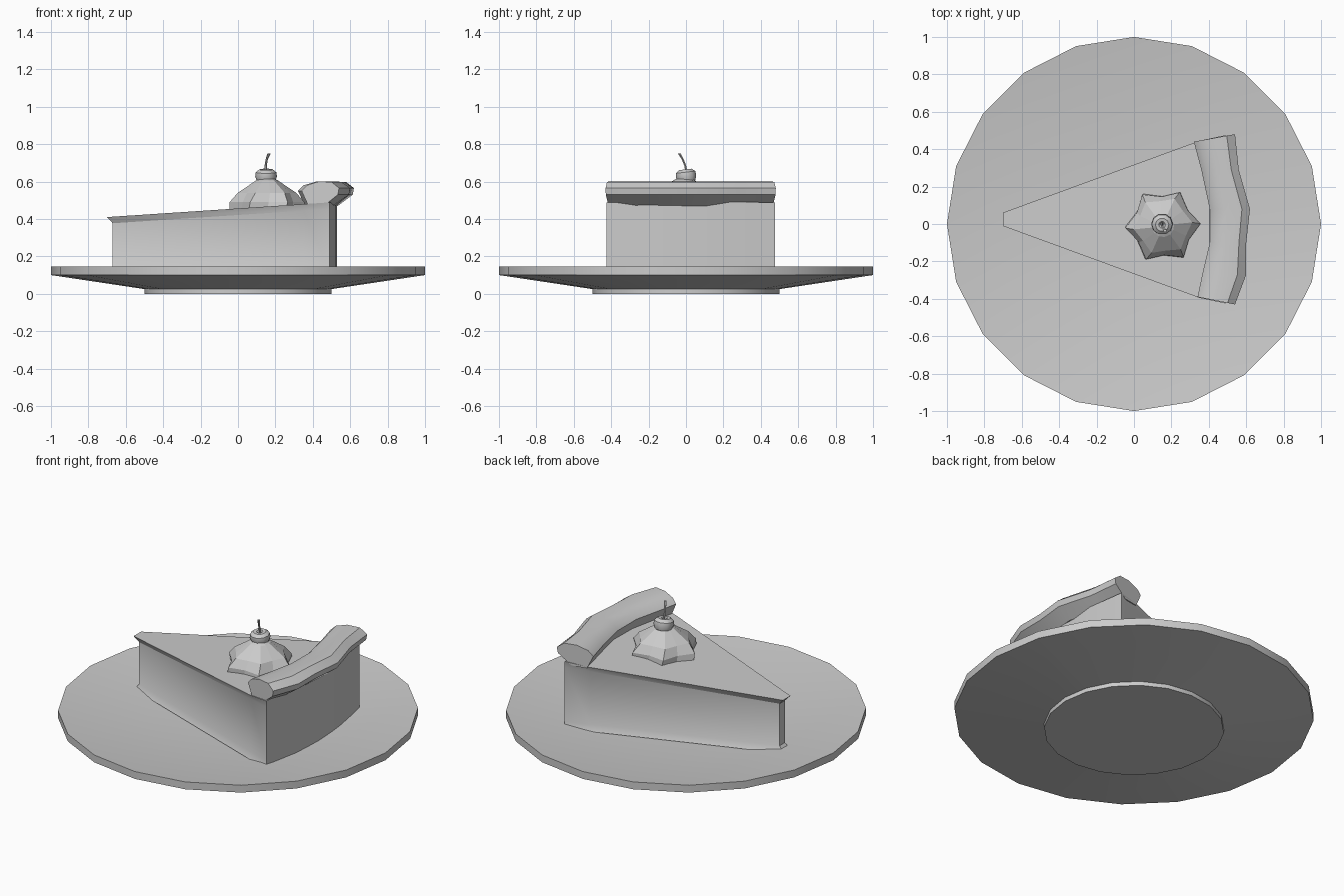
import bpy, bmesh, math
from math import sin, cos, pi, radians

cube = bpy.data.objects.get("Cube")
if cube:
    bpy.data.objects.remove(cube, do_unlink=True)

grey = bpy.data.materials.new("plain grey")
grey.use_nodes = True
grey.diffuse_color = (0.6, 0.6, 0.6, 1)
grey.node_tree.nodes["Principled BSDF"].inputs["Base Color"].default_value = (0.6, 0.6, 0.6, 1)


def loft(name, rings, smooth=None, location=(0, 0, 0), tilt=0):
    """Bridge equal-length closed rings of points and cap both ends."""
    bm = bmesh.new()
    loops = [[bm.verts.new(p) for p in ring] for ring in rings]
    for a, b in zip(loops, loops[1:]):
        for i in range(len(a)):
            j = (i + 1) % len(a)
            bm.faces.new((a[i], a[j], b[j], b[i]))
    bm.faces.new(loops[0][::-1])
    bm.faces.new(loops[-1])
    bmesh.ops.recalc_face_normals(bm, faces=bm.faces)
    mesh = bpy.data.meshes.new(name)
    bm.to_mesh(mesh)
    bm.free()
    mesh.materials.append(grey)
    obj = bpy.data.objects.new(name, mesh)
    bpy.context.collection.objects.link(obj)
    obj.location = location
    obj.rotation_euler.x = tilt
    if smooth:
        bpy.ops.object.select_all(action='DESELECT')
        obj.select_set(True)
        bpy.context.view_layer.objects.active = obj
        bpy.ops.object.shade_smooth_by_angle(angle=radians(smooth))
    return obj


def circle(r, z, n, x=0, y=0):
    return [(x + r * cos(2 * pi * i / n), y + r * sin(2 * pi * i / n), z) for i in range(n)]


# Plate: foot, sloping underside, rim and shallow dish
plate_profile = [(0.5, 0), (0.5, 0.025), (1, 0.1), (1, 0.145), (0.5, 0.08)]
loft("plate", [circle(r, z, 20) for r, z in plate_profile], 30)

# Pie slice: wedge with a thin lip at the top and bottom of the cut sides
MID_Y = 0.025


def wedge(tip_x, tip_w, side_w):
    half = [(tip_x, tip_w), (0.35, side_w), (0.49, 0.45), (0.52, 0.22)]
    return half + [(0.53, 0)] + [(x, -w) for x, w in reversed(half)]


def top_z(x):
    return 0.41 + 0.066 * (x + 0.7)


lip = wedge(-0.70, 0.036, 0.42)
wall = wedge(-0.67, 0.025, 0.399)
loft("pie_slice", [
    [(x, y + MID_Y, 0.085) for x, y in lip],
    [(x, y + MID_Y, 0.12) for x, y in wall],
    [(x, y + MID_Y, top_z(x) - 0.035) for x, y in wall],
    [(x, y + MID_Y, top_z(x)) for x, y in lip],
], 30)

# Crust: rounded section swept across the back with a wavy width
section = [(0.18, 0.47), (0, 0.55), (0.14, 0.58), (0.45, 0.6),
           (0.8, 0.598), (1, 0.565), (0.97, 0.53), (0.6, 0.47)]
stations = [(-0.41, 0.34, 0.54), (-0.27, 0.365, 0.6), (-0.1, 0.405, 0.6),
            (0.08, 0.405, 0.62), (0.29, 0.36, 0.56), (0.46, 0.32, 0.54)]
rings = []
for k, (y, inner, outer) in enumerate(stations):
    slant = {0: -0.02, len(stations) - 1: 0.02}.get(k, 0)
    rings.append([(inner + u * (outer - inner), y + slant * (2 * u - 1), z) for u, z in section])
loft("crust", rings, 35)

# Whipped cream: faceted six-lobed dollop with a slight twist
rings = []
for z, r, wave, twist in [(0.44, 0.18, 0.02, 0), (0.49, 0.178, 0.022, 0.06),
                          (0.54, 0.145, 0.012, 0.12), (0.605, 0.06, 0, 0.15), (0.62, 0.03, 0, 0.15)]:
    ring = []
    for i in range(12):
        a = pi * i / 6 + twist
        rr = r + (wave if i % 2 == 0 else -wave)
        ring.append((0.155 + rr * cos(a), -0.01 + rr * sin(a), z))
    rings.append(ring)
loft("whipped_cream", rings)

# Cherry: squat ball with a dimple on top
cherry_profile = [(0.025, -0.04), (0.05, -0.025), (0.058, 0), (0.055, 0.022),
                  (0.036, 0.037), (0.018, 0.036), (0.008, 0.025)]
loft("cherry", [circle(r, z, 10) for r, z in cherry_profile], 40, (0.15, 0, 0.628), 0.12)

# Stem: bent tapered stalk
stem_path = [(0.15, 0.003, 0.645, 0.007), (0.148, -0.004, 0.685, 0.006),
             (0.154, -0.018, 0.72, 0.006), (0.166, -0.036, 0.75, 0.009)]
loft("cherry_stem", [circle(r, z, 6, x, y) for x, y, z, r in stem_path], 40)
